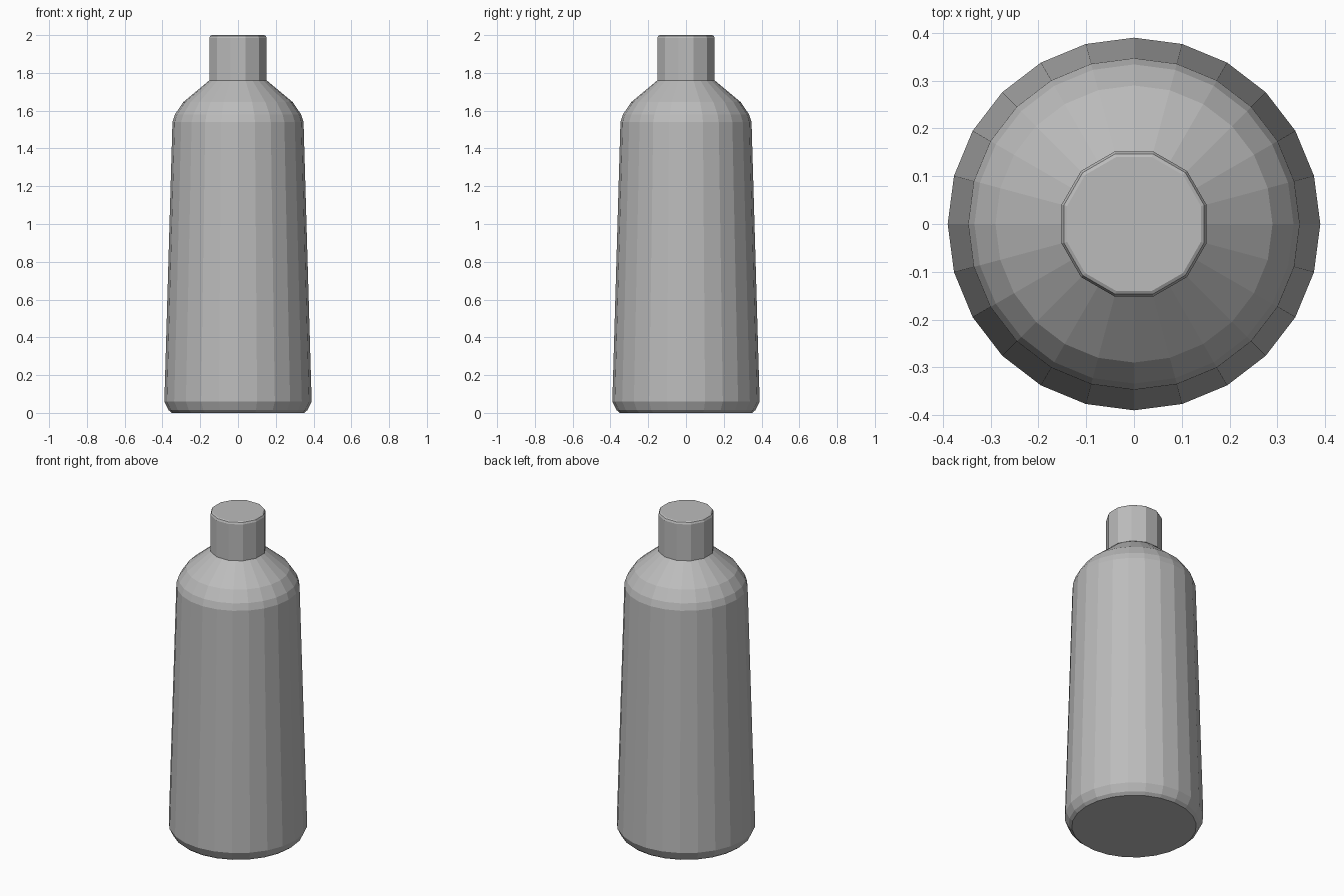
import bpy
import bmesh
from math import cos, sin, tau

cube = bpy.data.objects.get("Cube")
if cube:
    bpy.data.objects.remove(cube, do_unlink=True)

grey = bpy.data.materials.new("light grey")
grey.use_nodes = True
colour = (0.5, 0.5, 0.5, 1)
grey.diffuse_color = colour
grey.node_tree.nodes["Principled BSDF"].inputs["Base Color"].default_value = colour


def lathe(name, profile, sides, turn=0.0):
    """Closed faceted solid from (radius, height) rings."""
    bm = bmesh.new()
    rings = []
    for r, z in profile:
        angles = [tau * (i + turn) / sides for i in range(sides)]
        rings.append([bm.verts.new((r * cos(a), r * sin(a), z)) for a in angles])
    for low, high in zip(rings, rings[1:]):
        for i in range(sides):
            j = (i + 1) % sides
            bm.faces.new((low[i], low[j], high[j], high[i]))
    bm.faces.new(rings[0][::-1])
    bm.faces.new(rings[-1])
    mesh = bpy.data.meshes.new(name)
    bm.to_mesh(mesh)
    bm.free()
    mesh.materials.append(grey)
    obj = bpy.data.objects.new(name, mesh)
    bpy.context.collection.objects.link(obj)
    return obj


# Tapered body with rounded foot and sloping shoulder
lathe("bottle_body", [
    (0.35, 0), (0.368, 0.015), (0.39, 0.06), (0.347, 1.54),
    (0.334, 1.58), (0.29, 1.645), (0.15, 1.762),
], 24)

# Twelve-sided cap with a bevelled top edge, flats facing the axes
lathe("bottle_cap", [
    (0.157, 1.76), (0.157, 1.985), (0.152, 1.996), (0.145, 2.0),
], 12, 0.5)
